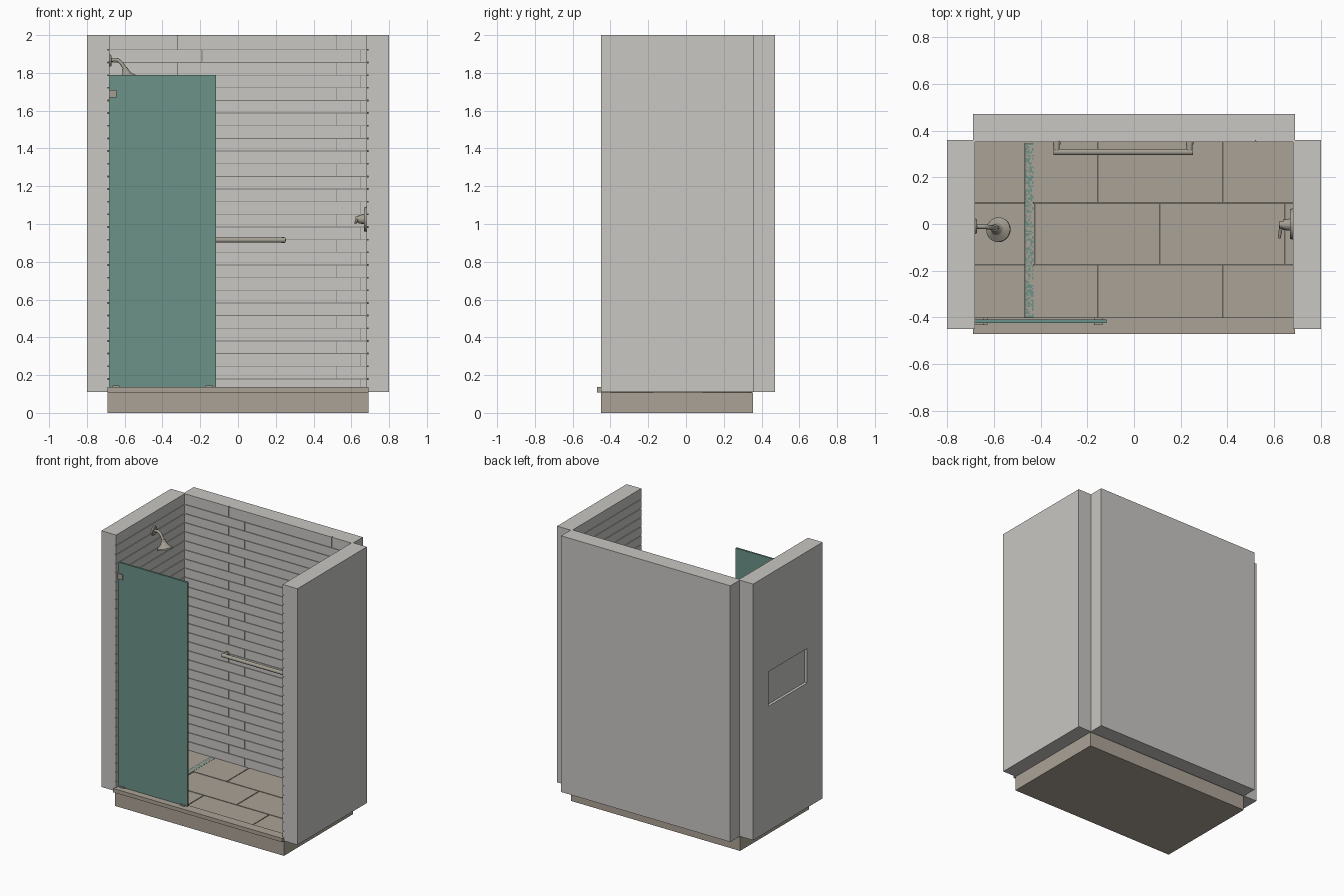
import bpy, bmesh, random
from mathutils import Vector

if "Cube" in bpy.data.objects:
    bpy.data.objects.remove(bpy.data.objects["Cube"])
random.seed(4)


def material(name, rgb):
    m = bpy.data.materials.new(name)
    m.use_nodes = True
    m.diffuse_color = (*rgb, 1)
    m.node_tree.nodes["Principled BSDF"].inputs["Base Color"].default_value = (*rgb, 1)
    return m


WALL = material("wall grey", (0.58, 0.57, 0.545))
GROUT = material("wall grout", (0.2, 0.2, 0.19))
STONE = material("taupe stone", (0.41, 0.365, 0.31))
JOINT = material("floor joint", (0.13, 0.12, 0.1))
GLASS = material("teal glass", (0.15, 0.29, 0.25))
METAL = material("warm nickel", (0.37, 0.345, 0.29))


def finish(name, bm, *mats):
    me = bpy.data.meshes.new(name)
    bm.to_mesh(me)
    bm.free()
    for m in mats:
        me.materials.append(m)
    ob = bpy.data.objects.new(name, me)
    bpy.context.scene.collection.objects.link(ob)
    return ob


def add_box(bm, lo, hi):
    lo, hi = Vector(lo), Vector(hi)
    verts = bmesh.ops.create_cube(bm, size=1)["verts"]
    for v in verts:
        v.co = (lo + hi) / 2 + v.co * (hi - lo)


def box(name, lo, hi, mat):
    bm = bmesh.new()
    add_box(bm, lo, hi)
    return finish(name, bm, mat)


def smooth(ob):
    bpy.ops.object.select_all(action="DESELECT")
    ob.select_set(True)
    bpy.context.view_layer.objects.active = ob
    bpy.ops.object.shade_smooth_by_angle()


def rod(name, a, b, r1, r2=None, mat=METAL):
    """Cylinder or cone running from a to b."""
    a, b = Vector(a), Vector(b)
    bm = bmesh.new()
    bmesh.ops.create_cone(bm, cap_ends=True, segments=32, radius1=r1,
                          radius2=r1 if r2 is None else r2, depth=(b - a).length)
    turn = (b - a).to_track_quat("Z", "Y").to_matrix()
    for v in bm.verts:
        v.co = turn @ v.co + (a + b) / 2
    ob = finish(name, bm, mat)
    smooth(ob)
    return ob


def spans(start, end, joints, gap):
    """Pieces between start and end, parted by a gap at each joint."""
    cuts = sorted(j for j in joints if start < j < end)
    return list(zip([start] + [c + gap / 2 for c in cuts],
                    [c - gap / 2 for c in cuts] + [end]))


# Walls
TOP, LOW = 2.0, 0.11
box("back_wall", (-0.69, 0.36, LOW), (0.69, 0.47, TOP), WALL)
box("left_wall", (0.69, -0.45, LOW), (0.8, 0.36, TOP), WALL)
right_wall = box("right_wall", (-0.8, -0.45, LOW), (-0.69, 0.36, TOP), WALL)

# Shallow access recess in the outside of the right wall
cutter = box("recess_cutter", (-0.9, -0.27, 1.03), (-0.78, 0.18, 1.285), WALL)
cutter.hide_render = True
cut = right_wall.modifiers.new("recess", "BOOLEAN")
cut.object = cutter
cut.solver = "EXACT"
bpy.context.view_layer.objects.active = right_wall
bpy.ops.object.modifier_apply(modifier="recess")
bpy.data.objects.remove(cutter)

# Grout behind the wall tiles
box("back_grout", (-0.688, 0.355, LOW), (0.688, 0.3605, 1.995), GROUT)
for side, s in (("left", 1), ("right", -1)):
    xs = sorted((s * 0.685, s * 0.6905))
    box(side + "_grout", (xs[0], -0.44, LOW), (xs[1], 0.355, 1.995), GROUT)

# Long wall tiles in staggered courses
COURSE, GAP = 0.067, 0.004
courses = spans(LOW, TOP, [0.113 + COURSE * i for i in range(1, 28)], GAP)
back, left, right = bmesh.new(), bmesh.new(), bmesh.new()
for i, (z0, z1) in enumerate(courses):
    first = -0.32 if i % 2 else -0.19
    for x0, x1 in spans(-0.68, 0.68, [first, first + 0.84], GAP):
        add_box(back, (x0, 0.35, z0), (x1, 0.36, z1))
    add_box(left, (0.68, -0.45, z0), (0.69, 0.36, z1))
    add_box(right, (-0.69, -0.45, z0), (-0.68, 0.36, z1))
for name, bm in (("back", back), ("left", left), ("right", right)):
    finish(name + "_wall_tiles", bm, WALL)

# Base and curb
box("base", (-0.69, -0.45, 0), (0.69, 0.355, 0.108), STONE)
box("curb_front", (-0.69, -0.47, 0.108), (0.69, -0.45, 0.136), STONE)
box("curb_top", (-0.68, -0.45, 0.108), (0.68, -0.4, 0.136), STONE)

# Floor tiles in half bond over dark joints
box("floor_joints", (-0.68, -0.4, 0.107), (0.68, 0.35, 0.11), JOINT)
floor = bmesh.new()
for i, (y0, y1) in enumerate(spans(-0.4, 0.35, [-0.175, 0.09], 0.007)):
    first = -0.425 if i == 1 else -0.155
    for x0, x1 in spans(-0.68, 0.68, [first + 0.535 * k for k in range(3)], 0.006):
        add_box(floor, (x0, y0, 0.109), (x1, y1, 0.116))
finish("floor_tiles", floor, STONE)

# Speckled linear drain
box("drain_channel", (-0.47, -0.4, 0.11), (-0.43, 0.346, 0.117), JOINT)
bm = bmesh.new()
bmesh.ops.create_grid(bm, x_segments=6, y_segments=120, size=0.5)
for v in bm.verts:
    v.co = Vector((-0.448 + v.co.x * 0.034, -0.027 + v.co.y * 0.742, 0.118))
for f in bm.faces:
    f.material_index = int(random.random() < 0.5)
finish("drain_grate", bm, STONE, GLASS)

# Fixed glass panel with its clips
box("glass_panel", (-0.68, -0.423, 0.137), (-0.117, -0.409, 1.79), GLASS)
for name, x, z, h in (("wall_clip", -0.66, 1.67, 0.04),
                      ("bottom_clip_outer", -0.645, 0.136, 0.008),
                      ("bottom_clip_inner", -0.152, 0.136, 0.008)):
    box(name, (x - 0.02, -0.432, z), (x + 0.018, -0.4, z + h), METAL)

# Grab bar
rod("grab_bar", (-0.345, 0.308, 0.915), (0.252, 0.308, 0.915), 0.0135)
for name, x in (("right", -0.331), ("left", 0.238)):
    rod("grab_post_" + name, (x, 0.308, 0.915), (x, 0.351, 0.915), 0.0125)
    rod("grab_flange_" + name, (x, 0.34, 0.915), (x, 0.351, 0.915), 0.016)

# Shower arm and head
rod("arm_flange", (-0.681, -0.01, 1.865), (-0.671, -0.01, 1.865), 0.034, 0.028)
curve = bpy.data.curves.new("shower_arm", "CURVE")
curve.dimensions = "3D"
curve.bevel_depth = 0.01
curve.bevel_resolution = 4
curve.use_fill_caps = True
path = curve.splines.new("BEZIER")
path.bezier_points.add(2)
for p, co in zip(path.bezier_points, ((-0.68, -0.01, 1.867), (-0.637, -0.012, 1.867),
                                      (-0.596, -0.018, 1.82))):
    p.co = co
    p.handle_left_type = p.handle_right_type = "AUTO"
curve.materials.append(METAL)
arm = bpy.data.objects.new("shower_arm", curve)
bpy.context.scene.collection.objects.link(arm)
tip = Vector((-0.599, -0.017, 1.824))
axis = Vector((0.3, -0.12, -0.95)).normalized()
for name, d0, d1, r0, r1 in (("head_joint", 0, 0.02, 0.015, 0.018),
                             ("head_neck", 0.018, 0.035, 0.018, 0.027),
                             ("head_bell", 0.035, 0.058, 0.027, 0.053),
                             ("head_rim", 0.058, 0.068, 0.053, 0.053)):
    rod(name, tip + axis * d0, tip + axis * d1, r0, r1)

# Mixer valve on the left wall
rod("valve_plate", (0.681, 0, 1.025), (0.667, 0, 1.025), 0.067, 0.063)
rod("valve_body", (0.668, -0.003, 1.025), (0.638, -0.003, 1.025), 0.026, 0.022)
rod("valve_knob", (0.64, -0.003, 1.025), (0.622, -0.003, 1.025), 0.017, 0.015)
rod("valve_lever", (0.632, 0.005, 1.026), (0.622, -0.06, 1.005), 0.009, 0.006)
